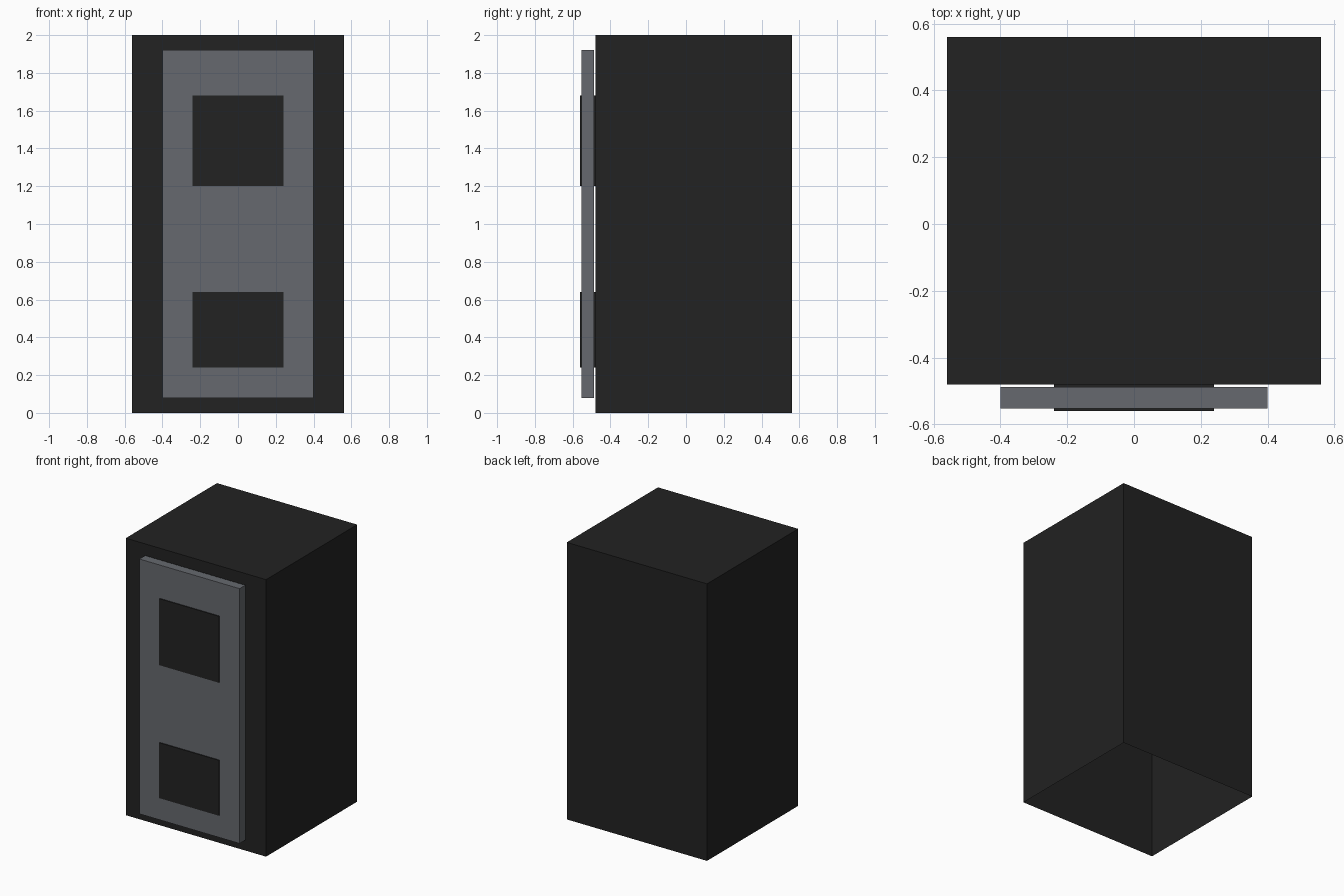
import bpy, bmesh

if "Cube" in bpy.data.objects:
    bpy.data.objects.remove(bpy.data.objects["Cube"])


def material(name, rgb):
    m = bpy.data.materials.new(name)
    m.diffuse_color = (*rgb, 1.0)
    m.use_nodes = True
    m.node_tree.nodes["Principled BSDF"].inputs["Base Color"].default_value = m.diffuse_color
    return m


BLACK = material("matte black", (0.016, 0.016, 0.016))
GREY = material("slate grey", (0.133, 0.141, 0.156))


def box(name, lo, hi, mat, open_bottom=False):
    """Axis-aligned box between two corners, optionally without its underside."""
    bm = bmesh.new()
    bmesh.ops.create_cube(bm, size=1.0)
    for v in bm.verts:
        v.co = [a + (c + 0.5) * (b - a) for a, b, c in zip(lo, hi, v.co)]
    if open_bottom:
        down = [f for f in bm.faces if f.normal.z < -0.5]
        bmesh.ops.delete(bm, geom=down, context='FACES_ONLY')
    mesh = bpy.data.meshes.new(name)
    bm.to_mesh(mesh)
    bm.free()
    mesh.materials.append(mat)
    obj = bpy.data.objects.new(name, mesh)
    bpy.context.collection.objects.link(obj)
    return obj


# Hollow body, open underneath
box("body", (-0.56, -0.48, 0.0), (0.56, 0.56, 2.0), BLACK, open_bottom=True)

# Front panel, floating just ahead of the body
box("front_panel", (-0.40, -0.553, 0.08), (0.40, -0.488, 1.92), GREY)

# Square blocks passing through the panel
for name, z0, z1 in (("lower_block", 0.24, 0.64), ("upper_block", 1.20, 1.68)):
    box(name, (-0.24, -0.56, z0), (0.24, -0.48, z1), BLACK)
